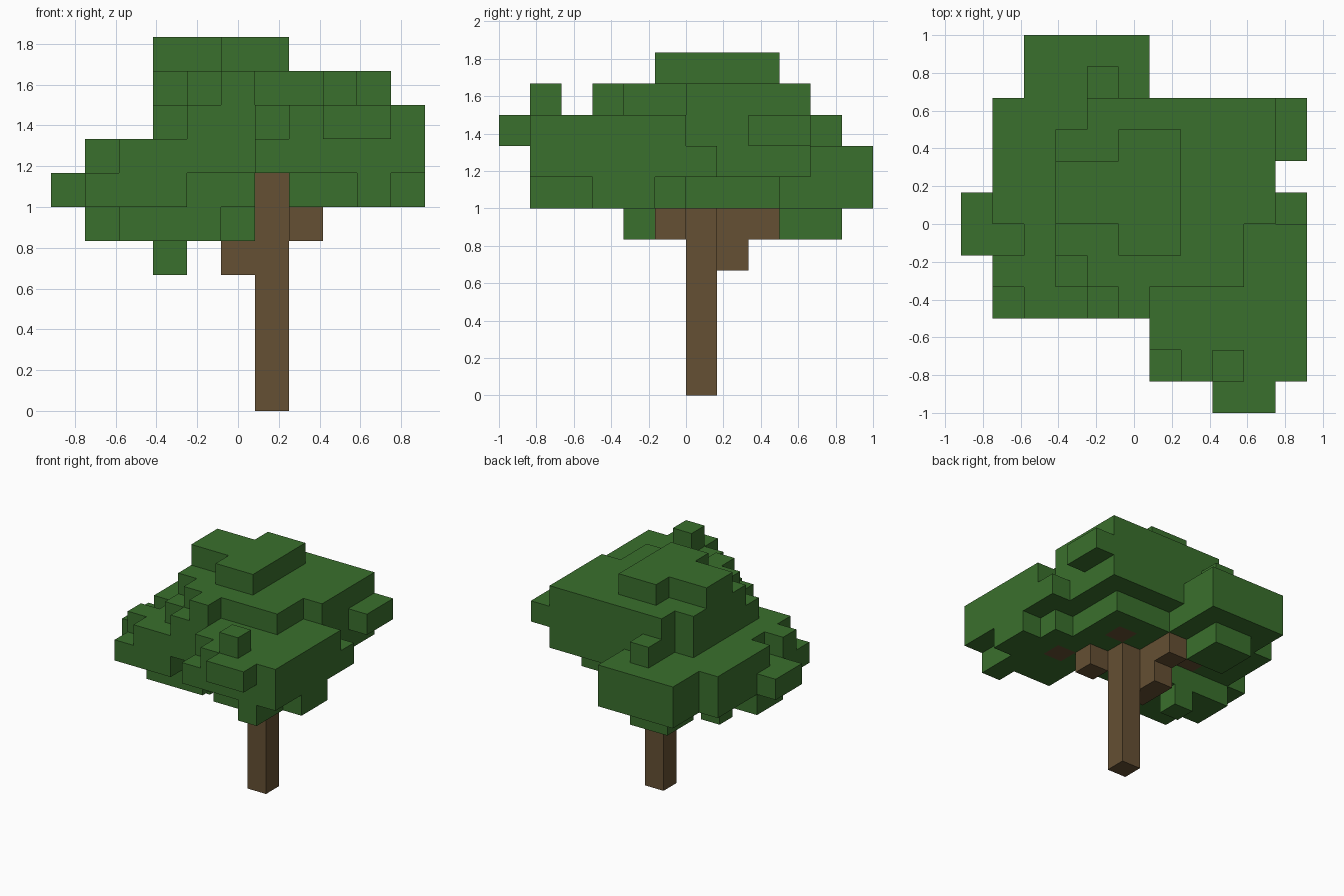
import bpy
import bmesh
from math import pi
from mathutils import Vector

UNIT = 1 / 6
ORIGIN = Vector((-5.5, -6, 0))

cube = bpy.data.objects.get("Cube")
if cube:
    bpy.data.objects.remove(cube, do_unlink=True)


def make_material(name, color):
    mat = bpy.data.materials.new(name)
    mat.use_nodes = True
    mat.diffuse_color = color
    for node in mat.node_tree.nodes:
        if node.type == 'BSDF_PRINCIPLED':
            node.inputs["Base Color"].default_value = color
            node.inputs["Roughness"].default_value = 0.9
    return mat


def block(cells, x, y, z):
    """Fill a box of cells; each range is (start, end), end excluded."""
    cells.update((i, j, k) for i in range(*x) for j in range(*y) for k in range(*z))


def build(name, cells, solid, mat):
    """Skin the cells with outer faces only and merge the flat areas."""
    bm = bmesh.new()
    for cell in cells:
        for axis in range(3):
            for side in (0, 1):
                step = [0, 0, 0]
                step[axis] = 2 * side - 1
                if tuple(c + s for c, s in zip(cell, step)) in solid:
                    continue
                u, v = (axis + 1) % 3, (axis + 2) % 3
                ring = []
                for a, b in ((0, 0), (1, 0), (1, 1), (0, 1)):
                    p = Vector(cell)
                    p[axis] += side
                    p[u] += a
                    p[v] += b
                    ring.append(bm.verts.new((p + ORIGIN) * UNIT))
                if side == 0:
                    ring.reverse()
                bm.faces.new(ring)
    bmesh.ops.remove_doubles(bm, verts=bm.verts, dist=UNIT / 100)
    bmesh.ops.dissolve_limit(bm, angle_limit=pi / 180, verts=bm.verts, edges=bm.edges)
    mesh = bpy.data.meshes.new(name)
    bm.to_mesh(mesh)
    bm.free()
    mesh.materials.append(mat)
    obj = bpy.data.objects.new(name, mesh)
    bpy.context.collection.objects.link(obj)
    return obj


# Trunk and branches
trunk, branches = set(), set()
block(trunk, (6, 7), (6, 7), (0, 7))
block(branches, (5, 6), (6, 8), (4, 6))
block(branches, (5, 6), (8, 9), (5, 6))
block(branches, (7, 8), (5, 6), (5, 6))
block(branches, (7, 8), (7, 8), (6, 7))
block(branches, (8, 9), (4, 5), (6, 7))
block(branches, (3, 4), (7, 8), (6, 7))

# Hanging leaves
low = set()
block(low, (3, 4), (6, 7), (4, 5))
block(low, (1, 2), (5, 7), (5, 6))
block(low, (2, 5), (4, 7), (5, 6))
block(low, (5, 6), (5, 6), (5, 6))
block(low, (3, 5), (9, 11), (5, 6))

# Lower canopy layer
lower = set()
block(lower, (0, 1), (5, 7), (6, 7))
block(lower, (1, 2), (3, 10), (6, 7))
block(lower, (2, 4), (3, 12), (6, 7))
block(lower, (4, 6), (4, 12), (6, 7))
block(lower, (6, 9), (6, 9), (6, 7))
block(lower, (7, 9), (2, 6), (6, 7))
block(lower, (9, 10), (1, 6), (6, 7))
block(lower, (10, 11), (3, 5), (6, 7))

# Wide canopy layer
wide = set()
block(wide, (1, 2), (4, 5), (7, 8))
block(wide, (1, 2), (6, 10), (7, 8))
block(wide, (2, 6), (3, 12), (7, 8))
block(wide, (6, 10), (1, 10), (7, 8))
block(wide, (10, 11), (1, 7), (7, 8))

# Upper canopy layer
upper = set()
block(upper, (3, 4), (4, 9), (8, 9))
block(upper, (4, 5), (3, 11), (8, 9))
block(upper, (5, 6), (3, 10), (8, 9))
block(upper, (6, 7), (2, 10), (8, 9))
block(upper, (7, 10), (1, 10), (8, 9))
block(upper, (8, 10), (0, 1), (8, 9))
block(upper, (10, 11), (1, 6), (8, 9))
block(upper, (10, 11), (8, 10), (8, 9))

# Crown
crown = set()
block(crown, (3, 4), (5, 9), (9, 10))
block(crown, (4, 9), (4, 10), (9, 10))
block(crown, (5, 6), (3, 4), (9, 10))
block(crown, (9, 10), (6, 10), (9, 10))
block(crown, (8, 9), (1, 2), (9, 10))
block(crown, (3, 5), (6, 8), (10, 11))
block(crown, (5, 7), (5, 9), (10, 11))

wood = trunk | branches
leaves = (low | lower | wide | upper | crown) - wood
solid = wood | leaves

bark_brown = make_material("bark_brown", (0.130, 0.080, 0.033, 1))
leaf_green = make_material("leaf_green", (0.042, 0.162, 0.026, 1))
build("trunk_and_branches", wood, solid, bark_brown)
build("leaf_canopy", leaves, solid, leaf_green)
